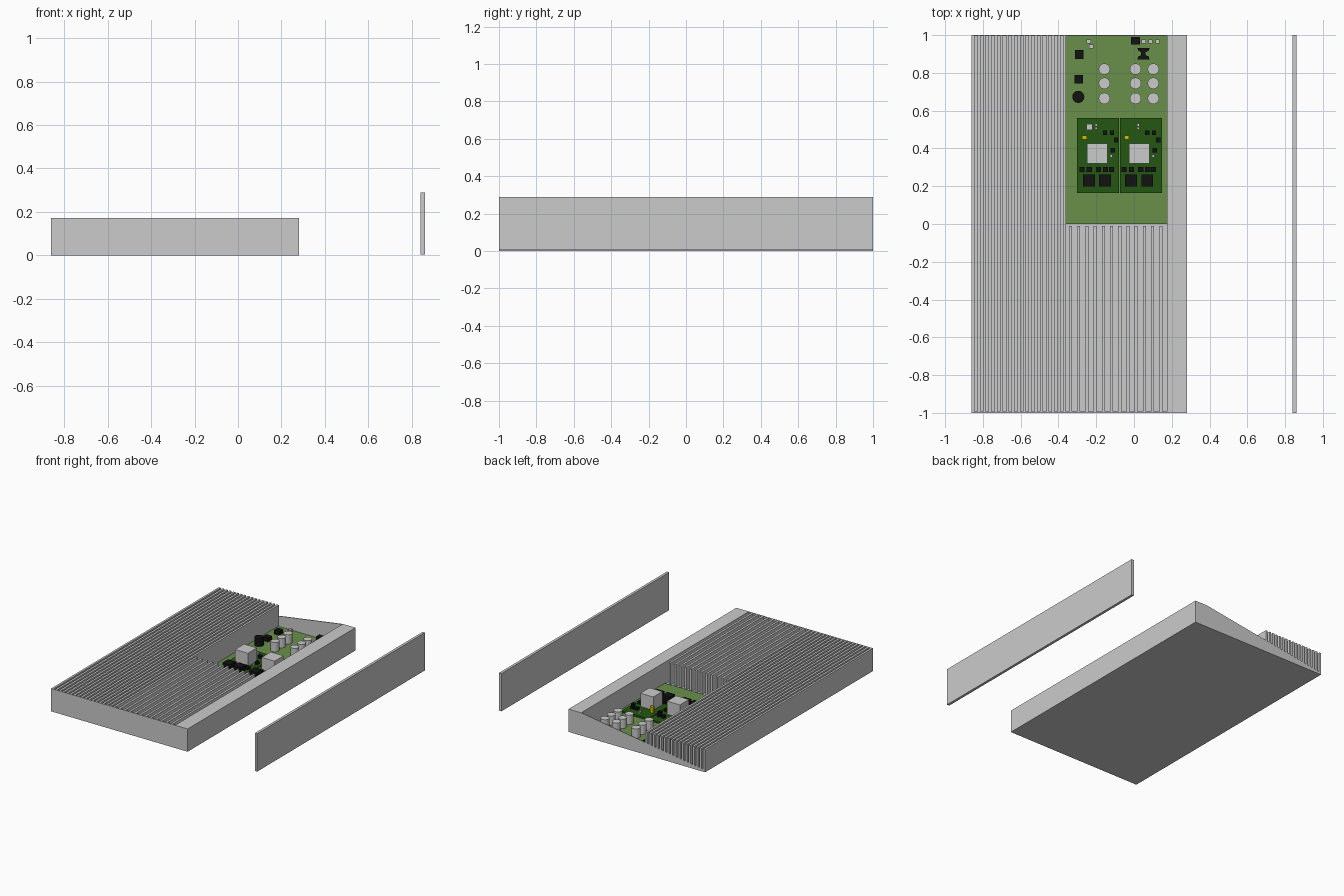
import bpy, bmesh, math

if "Cube" in bpy.data.objects:
    bpy.data.objects.remove(bpy.data.objects["Cube"])


def material(name, rgb):
    m = bpy.data.materials.new(name)
    m.diffuse_color = (*rgb, 1)
    m.use_nodes = True
    m.node_tree.nodes["Principled BSDF"].inputs["Base Color"].default_value = m.diffuse_color
    return m


GREEN = material("board_green", (0.14, 0.28, 0.07))
DARK_GREEN = material("module_green", (0.018, 0.095, 0.006))
BLACK = material("component_black", (0.006, 0.006, 0.006))
YELLOW = material("component_yellow", (0.65, 0.55, 0.0))


def finish(name, bm, mat=None):
    bmesh.ops.recalc_face_normals(bm, faces=bm.faces)
    me = bpy.data.meshes.new(name)
    bm.to_mesh(me)
    bm.free()
    ob = bpy.data.objects.new(name, me)
    bpy.context.collection.objects.link(ob)
    if mat:
        me.materials.append(mat)
    return ob


def add_box(bm, x0, x1, y0, y1, z0, z1):
    verts = bmesh.ops.create_cube(bm, size=1)["verts"]
    for v in verts:
        v.co = ((x0 + x1) / 2 + v.co.x * (x1 - x0),
                (y0 + y1) / 2 + v.co.y * (y1 - y0),
                (z0 + z1) / 2 + v.co.z * (z1 - z0))


def boxes(name, items, mat=None):
    bm = bmesh.new()
    for b in items:
        add_box(bm, *b)
    return finish(name, bm, mat)


def chips(name, items, z0, mat=None):
    # items are (centre x, centre y, width, depth, height)
    return boxes(name, [(x - w / 2, x + w / 2, y - d / 2, y + d / 2, z0, z0 + h)
                        for x, y, w, d, h in items], mat)


def prism(name, pts, to3d, offset, mat=None):
    bm = bmesh.new()
    face = bm.faces.new([bm.verts.new(to3d(*p)) for p in pts])
    ext = bmesh.ops.extrude_face_region(bm, geom=[face])["geom"]
    bmesh.ops.translate(bm, vec=offset, verts=[g for g in ext if isinstance(g, bmesh.types.BMVert)])
    return finish(name, bm, mat)


def cylinders(name, centres, r, z0, h, mat=None):
    bm = bmesh.new()
    for x, y in centres:
        vs = bmesh.ops.create_cone(bm, cap_ends=True, segments=24, radius1=r,
                                   radius2=r, depth=h)["verts"]
        bmesh.ops.translate(bm, vec=(x, y, z0 + h / 2), verts=vs)
    ob = finish(name, bm, mat)
    bpy.context.view_layer.objects.active = ob
    ob.select_set(True)
    bpy.ops.object.shade_smooth_by_angle()
    ob.select_set(False)


L, R, TOP = -0.86, 0.28, 0.172      # case extents
BX0, BX1 = -0.36, 0.175             # circuit bay extents

# Case: floor, thick right rail, front wall and sloping back wall
boxes("case_floor", [(L, R, -1, 1, 0, 0.006)])
boxes("right_rail", [(BX1, R, -1, 1, 0, TOP)])
boxes("front_wall", [(L, R, -1, -0.992, 0, TOP)])
prism("back_wall", [(L, 0), (BX1, 0), (BX1, TOP), (L, 0.015)],
      lambda x, z: (x, 0.994, z), (0, 0.006, 0))

# Long cooling fins beside the bay, shorter ones in front of it
N = 17
step = (BX0 - L - 0.016) / (N - 1)
boxes("long_fins", [(L + i * step, L + i * step + 0.016, -1, 1, 0, TOP) for i in range(N)])
boxes("short_fins", [(-0.345 + i * 0.0436, -0.329 + i * 0.0436, -1, -0.01, 0, TOP)
                     for i in range(12)])

# Separate side panel
boxes("side_panel", [(0.84, 0.86, -1, 1, 0.005, 0.29)])

# Main board and two plug-in modules
Z = 0.014
boxes("main_board", [(BX0, BX1, 0, 0.994, 0.004, Z)], GREEN)
MZ = 0.026
boxes("module_boards", [(-0.302, -0.08, 0.165, 0.56, Z, MZ),
                        (-0.074, 0.148, 0.165, 0.56, Z, MZ)], DARK_GREEN)

# Main board components
cylinders("capacitors", [(x, y) for x in (-0.157, 0.008, 0.102)
                         for y in (0.82, 0.745, 0.665)], 0.03, Z, 0.07)
cylinders("round_inductor", [(-0.295, 0.673)], 0.032, Z, 0.06, BLACK)
chips("board_relays", [(-0.29, 0.897, 0.046, 0.046, 0.03), (-0.293, 0.766, 0.046, 0.046, 0.03),
                       (0.008, 0.97, 0.046, 0.042, 0.03)], Z, BLACK)
chips("board_small_parts", [(-0.24, 0.967, 0.024, 0.022, 0.018), (-0.226, 0.94, 0.024, 0.022, 0.018)]
      + [(0.052 + i * 0.036, 0.967, 0.022, 0.022, 0.018) for i in range(3)], Z)
half = [(0.032, 0.03), (0.028, 0.016), (0.012, 0.008),
        (0.012, -0.008), (0.028, -0.016), (0.032, -0.03)]
spool = half + [(-x, -y) for x, y in half]
prism("spool_coil", spool, lambda x, y: (0.05 + x, 0.902 + y, Z), (0, 0, 0.035), BLACK)

# Module components, repeated for both modules
for side, ox in (("left", -0.195), ("right", 0.028)):
    chips(side + "_heat_block", [(ox, 0.373, 0.108, 0.108, 0.1)], MZ)
    chips(side + "_power_coils", [(ox - 0.044, 0.231, 0.063, 0.063, 0.04),
                                  (ox + 0.042, 0.231, 0.063, 0.063, 0.04)], MZ, BLACK)
    chips(side + "_black_parts",
          [(ox + dx, 0.288, 0.027, 0.028, 0.02) for dx in (-0.08, -0.042, 0.008, 0.045, 0.075)]
          + [(ox + dx, 0.483, 0.022, 0.026, 0.02) for dx in (0.042, 0.078)]
          + [(ox + 0.1, 0.445, 0.022, 0.026, 0.02), (ox + 0.083, 0.39, 0.024, 0.024, 0.02)],
          MZ, BLACK)
    chips(side + "_yellow_part", [(ox - 0.067, 0.458, 0.024, 0.022, 0.045)], MZ, YELLOW)
    chips(side + "_grey_parts", [(ox - 0.006, 0.525, 0.013, 0.015, 0.012),
                                 (ox - 0.006, 0.507, 0.013, 0.015, 0.012),
                                 (ox + 0.075, 0.36, 0.013, 0.015, 0.012)], MZ)
chips("left_control_chip", [(-0.235, 0.514, 0.033, 0.033, 0.02)], MZ)
